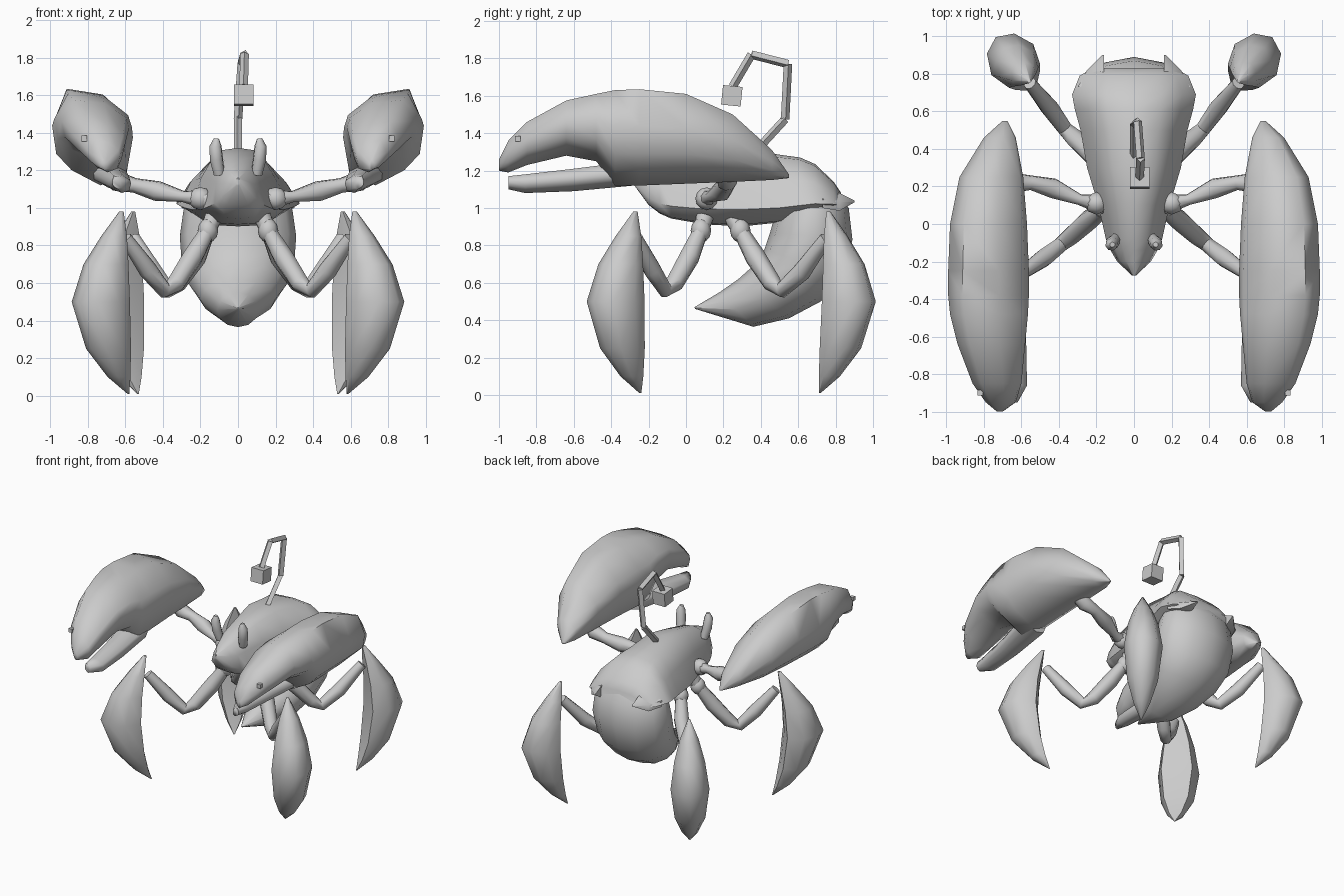
import bpy, bmesh, math
from mathutils import Vector

cube = bpy.data.objects.get("Cube")
if cube:
    bpy.data.objects.remove(cube, do_unlink=True)

grey = bpy.data.materials.new("plain_grey")
grey.use_nodes = True
COLOUR = (0.6, 0.6, 0.6, 1)
grey.diffuse_color = COLOUR
grey.node_tree.nodes["Principled BSDF"].inputs["Base Color"].default_value = COLOUR


def finish(bm, name, angle=55):
    bmesh.ops.recalc_face_normals(bm, faces=bm.faces)
    mesh = bpy.data.meshes.new(name)
    bm.to_mesh(mesh)
    bm.free()
    mesh.materials.append(grey)
    ob = bpy.data.objects.new(name, mesh)
    bpy.context.collection.objects.link(ob)
    bpy.ops.object.select_all(action="DESELECT")
    ob.select_set(True)
    bpy.context.view_layer.objects.active = ob
    if angle:
        bpy.ops.object.shade_smooth_by_angle(angle=math.radians(angle))
    return ob


def skin(name, rings, side=1, angle=55):
    """Join closed rings of points into a capped surface."""
    bm = bmesh.new()
    loops = [[bm.verts.new((side * p[0], p[1], p[2])) for p in r] for r in rings]
    for a, b in zip(loops, loops[1:]):
        for i in range(len(a)):
            j = (i + 1) % len(a)
            bm.faces.new((a[i], a[j], b[j], b[i]))
    bm.faces.new(loops[0])
    bm.faces.new(loops[-1])
    return finish(bm, name, angle)


def tube(name, path, radii, side=1, sides=8, angle=55):
    pts = [Vector(p) for p in path]
    rings = []
    u = Vector((0.6, 0.75, 0.2))
    for i, p in enumerate(pts):
        d = (pts[min(i + 1, len(pts) - 1)] - pts[max(i - 1, 0)]).normalized()
        u = (u - d * u.dot(d)).normalized()  # carried along so rings do not twist
        v = d.cross(u)
        turns = [math.tau * (k + 0.5) / sides for k in range(sides)]
        rings.append([p + radii[i] * (u * math.cos(t) + v * math.sin(t)) for t in turns])
    return skin(name, rings, side, angle)


def ball(name, centre, size, side=1):
    bm = bmesh.new()
    bmesh.ops.create_uvsphere(bm, u_segments=8, v_segments=6, radius=1)
    for v in bm.verts:
        v.co = [c + s * k for c, s, k in zip(centre, size, v.co)]
        v.co.x *= side
    return finish(bm, name)


def box(name, centre, size, tilt=0, side=1):
    bm = bmesh.new()
    bmesh.ops.create_cube(bm, size=size)
    ob = finish(bm, name, 0)
    ob.location = (centre[0] * side, centre[1], centre[2])
    ob.rotation_euler.x = tilt
    return ob


# Carapace and head: y, half width, bottom, top
half = [(0, 1), (0.45, 0.96), (0.78, 0.62), (1, 0.2), (0.6, 0), (0, -0.02)]
outline = half + [(-u, v) for u, v in half[-2:0:-1]]
body = [(-0.275, 0.01, 1.12, 1.16), (-0.2, 0.09, 1.02, 1.2), (-0.14, 0.125, 0.975, 1.22),
        (-0.08, 0.15, 0.95, 1.25), (0.1, 0.19, 0.92, 1.29), (0.3, 0.25, 0.91, 1.32),
        (0.5, 0.285, 0.93, 1.285), (0.61, 0.315, 0.95, 1.27), (0.69, 0.33, 0.97, 1.235),
        (0.79, 0.29, 0.99, 1.14), (0.83, 0.22, 1.0, 1.08)]
skin("carapace", [[(u * w, y, b + v * (t - b)) for u, v in outline] for y, w, b, t in body])

# Curled abdomen: outer edge, inner edge, half width
tail = [((0.8, 1.1), (0.5, 1.08), 0.23), ((0.87, 1.0), (0.48, 0.98), 0.29),
        ((0.89, 0.83), (0.45, 0.87), 0.31), ((0.84, 0.63), (0.42, 0.78), 0.3),
        ((0.72, 0.5), (0.37, 0.7), 0.265), ((0.55, 0.41), (0.28, 0.62), 0.2),
        ((0.36, 0.365), (0.18, 0.55), 0.11), ((0.05, 0.46), (0.045, 0.47), 0.005)]
rings = []
for outer, inner, w in tail:
    o, n = Vector((0, *outer)), Vector((0, *inner))
    rings.append([(o + n) / 2 + (o - n) / 2 * math.cos(t) + Vector((w * math.sin(t), 0, 0))
                  for t in [math.tau * k / 12 for k in range(12)]])
skin("abdomen", rings)

# Cross-sections shared by claws and leg blades
CLAW = [(0.82, 1), (0.37, 0.94), (0.05, 0.68), (0, 0.5), (0.08, 0.12),
        (0.4, 0), (0.76, 0.16), (0.95, 0.33), (1, 0.62)]
BLADE = [(0.2, 0), (0.22, 0.75), (0.55, 1), (0.87, 0.65), (1, 0),
         (0.87, -0.65), (0.55, -1), (0.22, -0.75)]

# y, inner x, outer x, bottom, top
upper = [(0.55, 0.675, 0.7, 1.16, 1.18), (0.46, 0.63, 0.8, 1.15, 1.31),
         (0.25, 0.59, 0.93, 1.14, 1.5), (0, 0.57, 0.98, 1.13, 1.61),
         (-0.25, 0.56, 0.99, 1.12, 1.635), (-0.38, 0.56, 0.99, 1.12, 1.63),
         (-0.48, 0.565, 0.98, 1.25, 1.61), (-0.64, 0.58, 0.94, 1.28, 1.575),
         (-0.85, 0.6, 0.86, 1.23, 1.46), (-0.95, 0.63, 0.79, 1.19, 1.36),
         (-1, 0.7, 0.73, 1.2, 1.26)]
lower = [(-0.28, 0.59, 0.8, 1.12, 1.25), (-0.6, 0.575, 0.73, 1.09, 1.21),
         (-0.86, 0.57, 0.69, 1.08, 1.18), (-0.95, 0.62, 0.67, 1.1, 1.17)]

# z, depth, half thickness of the leg blades
blade = [(0.98, 0.03, 0.01), (0.85, 0.14, 0.07), (0.7, 0.26, 0.115), (0.5, 0.345, 0.145),
         (0.25, 0.26, 0.115), (0.1, 0.13, 0.06), (0.01, 0.01, 0.005)]

# Walking legs: path, blade root at top and bottom, blade direction
legs = {
    "front": ([(0.13, 0.1, 0.95), (0.16, 0.08, 0.88), (0.24, 0.02, 0.74), (0.33, -0.06, 0.6),
               (0.39, -0.11, 0.56), (0.48, -0.18, 0.67), (0.6, -0.265, 0.84)],
              (0.61, -0.26), (0.58, -0.24), (0.75, -0.7)),
    "rear": ([(0.13, 0.25, 0.95), (0.16, 0.29, 0.88), (0.22, 0.37, 0.74), (0.32, 0.46, 0.6),
              (0.37, 0.51, 0.56), (0.45, 0.62, 0.66), (0.555, 0.75, 0.84)],
             (0.55, 0.75), (0.53, 0.71), (0.57, 0.77)),
}
LEG_RADII = [0.05, 0.042, 0.056, 0.05, 0.042, 0.05, 0.035]

for side, label in ((1, "left"), (-1, "right")):
    for name, data in (("upper_claw", upper), ("lower_claw", lower)):
        skin(f"{label}_{name}", [[(a + u * (c - a), y, b + v * (t - b)) for u, v in CLAW]
                                 for y, a, c, b, t in data], side, 75)
    box(f"{label}_claw_stud", (0.82, -0.9, 1.37), 0.03, side=side)
    tube(f"{label}_claw_arm",
         [(0.14, 0.1, 1.04), (0.2, 0.11, 1.05), (0.29, 0.13, 1.06), (0.43, 0.19, 1.09),
          (0.55, 0.22, 1.12), (0.64, 0.22, 1.14), (0.72, 0.2, 1.22)],
         [0.05, 0.05, 0.03, 0.055, 0.04, 0.055, 0.05], side)
    ball(f"{label}_shoulder", (0.2, 0.11, 1.05), (0.065, 0.06, 0.06), side)

    for name, (path, top, foot, (dx, dy)) in legs.items():
        tube(f"{label}_{name}_leg", path, LEG_RADII, side)
        ball(f"{label}_{name}_hip", path[1], (0.055, 0.055, 0.065), side)
        rings = []
        for z, depth, thick in blade:
            x, y = (f + (t - f) * z for f, t in zip(foot, top))
            rings.append([(x + u * depth * dx - v * thick * dy,
                           y + u * depth * dy + v * thick * dx, z) for u, v in BLADE])
        skin(f"{label}_{name}_blade", rings, side)

    # Eye stalks and rear points of the carapace
    tube(f"{label}_eye", [(0.1, -0.08, 1.18), (0.115, -0.1, 1.26), (0.12, -0.11, 1.33),
                          (0.115, -0.11, 1.37)], [0.03, 0.036, 0.033, 0.014], side)
    points = [(0.73, 0.3, 1.0, 1.1), (0.82, 0.25, 0.985, 1.08), (0.9, 0.17, 1.03, 1.04)]
    skin(f"{label}_carapace_point",
         [[(0.16, y, t), (x, y, (b + t) / 2), (x, y, b), (0.16, y, b)] for y, x, b, t in points],
         side)

# Jointed feeler with a hanging block
feeler = [(0, 0.36, 1.29), (0, 0.53, 1.475), (0.02, 0.545, 1.77), (0.035, 0.35, 1.82),
          (0.03, 0.25, 1.65)]
for i, ends in enumerate(zip(feeler, feeler[1:])):
    tube(f"feeler_rod_{i + 1}", ends, [0.023, 0.023], sides=4, angle=0)
box("feeler_block", (0.03, 0.245, 1.6), 0.105, -0.1)
